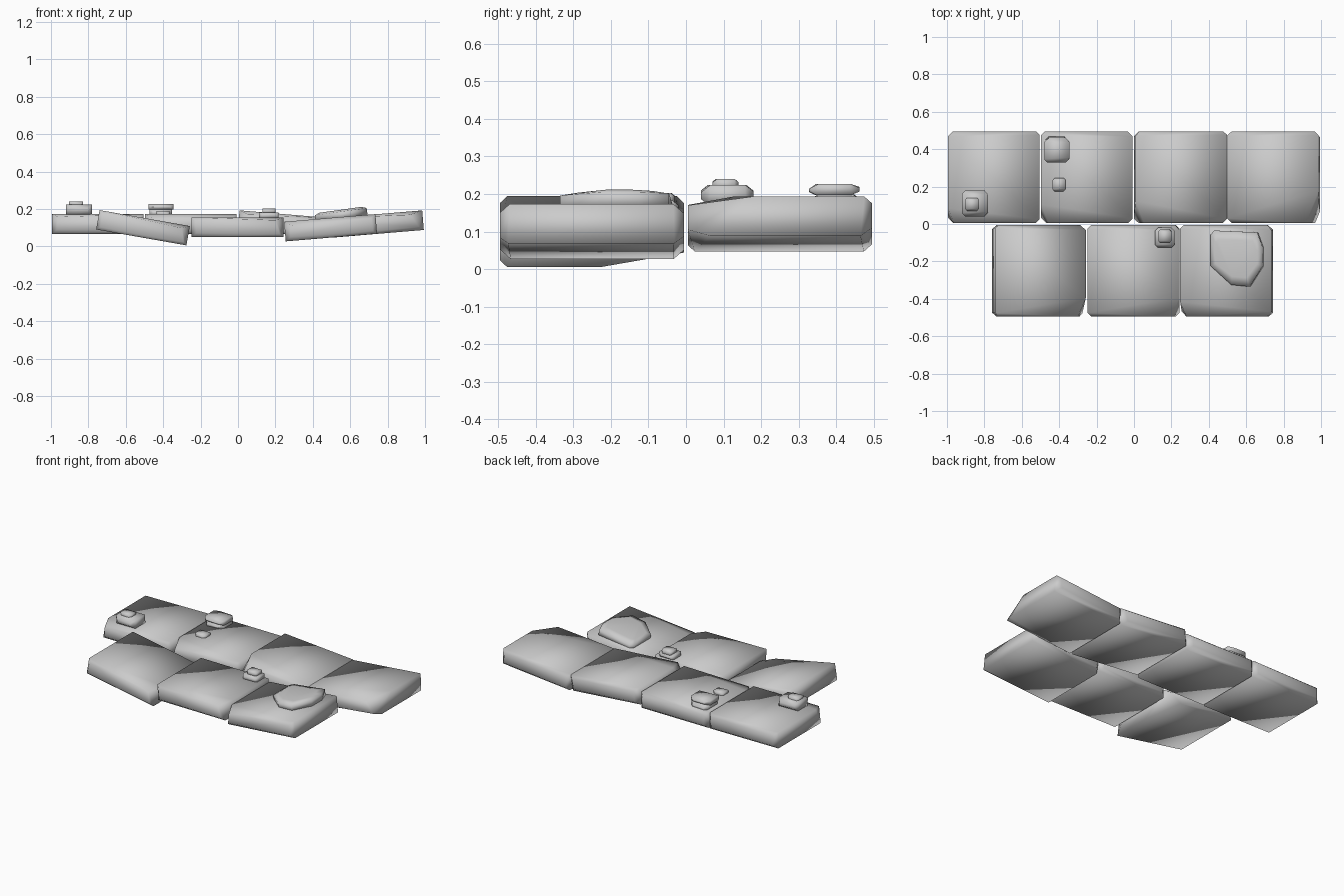
import bpy, bmesh, random
from math import radians
from mathutils import Vector, Matrix

cube = bpy.data.objects.get("Cube")
if cube:
    bpy.data.objects.remove(cube, do_unlink=True)

stone = bpy.data.materials.new("stone grey")
stone.use_nodes = True
stone.diffuse_color = (0.6, 0.6, 0.6, 1)
stone.node_tree.nodes["Principled BSDF"].inputs["Base Color"].default_value = (0.6, 0.6, 0.6, 1)


def hull(name, points, centre, tilt=0):
    """Smooth-shaded convex stone around the given points, tilted along x."""
    bm = bmesh.new()
    for p in points:
        bm.verts.new(p)
    result = bmesh.ops.convex_hull(bm, input=bm.verts)
    loose = [v for v in result["geom_interior"] if isinstance(v, bmesh.types.BMVert)]
    bmesh.ops.delete(bm, geom=loose, context='VERTS')
    bmesh.ops.recalc_face_normals(bm, faces=bm.faces)
    for f in bm.faces:
        f.smooth = True
    mesh = bpy.data.meshes.new(name)
    bm.to_mesh(mesh)
    bm.free()
    mesh.materials.append(stone)
    obj = bpy.data.objects.new(name, mesh)
    bpy.context.collection.objects.link(obj)
    obj.matrix_world = Matrix.Translation(centre) @ Matrix.Rotation(radians(-tilt), 4, 'Y')
    return obj


def chipped_block(name, centre, size, tilt=0, chip=0.025, chips=None):
    """Block with cut corners; chips maps a corner (sx, sy, sz) to a longer cut."""
    h = Vector(size) / 2
    points = []
    for sx in (-1, 1):
        for sy in (-1, 1):
            for sz in (-1, 1):
                c = chip * random.uniform(0.7, 1.2)
                cy = (chips or {}).get((sx, sy, sz), c)
                cx = max(c, cy * 0.4)
                points.append((sx * h.x, sy * (h.y - cy), sz * h.z))
                points.append((sx * (h.x - cx), sy * h.y, sz * (h.z - c * 0.8)))
    return hull(name, points, centre, tilt)


random.seed(4)

# Paving slabs: name, x, y, z, tilt, chipped corners
slabs = [
    ("front_slab_right", -0.508, -0.25, 0.1, -10, {(1, 1, -1): 0.22, (1, -1, 1): 0.1}),
    ("front_slab_middle", -0.003, -0.25, 0.103, 0, {(1, -1, 1): 0.1}),
    ("front_slab_left", 0.495, -0.25, 0.1, 4.8, {(-1, -1, 1): 0.08}),
    ("back_slab_far_right", -0.75, 0.25, 0.12, 0, {(-1, -1, 1): 0.08}),
    ("back_slab_right", -0.252, 0.25, 0.12, 0, {(-1, -1, 1): 0.1}),
    ("back_slab_left", 0.248, 0.25, 0.12, -4.8, {(-1, -1, 1): 0.12}),
    ("back_slab_far_left", 0.745, 0.25, 0.12, 4.8, {(1, -1, 1): 0.17, (1, -1, -1): 0.06}),
]
for name, x, y, z, tilt, chips in slabs:
    chipped_block(name, (x, y, z), (0.49, 0.49, 0.105), tilt, 0.025, chips)

# Stacked pebbles: name, x, y, z, width, depth, height
pebbles = [
    ("far_pebble_base", -0.85, 0.11, 0.197, 0.14, 0.14, 0.055),
    ("far_pebble_top", -0.865, 0.105, 0.225, 0.075, 0.07, 0.03),
    ("back_pebble_base", -0.412, 0.40, 0.18, 0.12, 0.135, 0.04),
    ("back_pebble_top", -0.412, 0.395, 0.212, 0.135, 0.135, 0.03),
    ("small_pebble", -0.4, 0.21, 0.175, 0.07, 0.07, 0.03),
    ("front_pebble_base", 0.165, -0.072, 0.165, 0.105, 0.105, 0.035),
    ("front_pebble_top", 0.165, -0.065, 0.188, 0.07, 0.07, 0.03),
]
for name, x, y, z, w, d, t in pebbles:
    chipped_block(name, (x, y, z), (w, d, t), 0, w * 0.17)

# Flat boulder resting on the front left slab
outline = [(-0.14, 0.13), (-0.12, 0.15), (0.11, 0.14), (0.14, 0.06),
           (0.14, -0.04), (0.07, -0.15), (-0.03, -0.14), (-0.14, -0.04)]
points = [(x, y, z) for x, y in outline for z in (-0.03, 0.008)]
points += [(x * 0.8, y * 0.68, 0.018) for x, y in outline]
hull("boulder", points, (0.55, -0.185, 0.178), 8)
